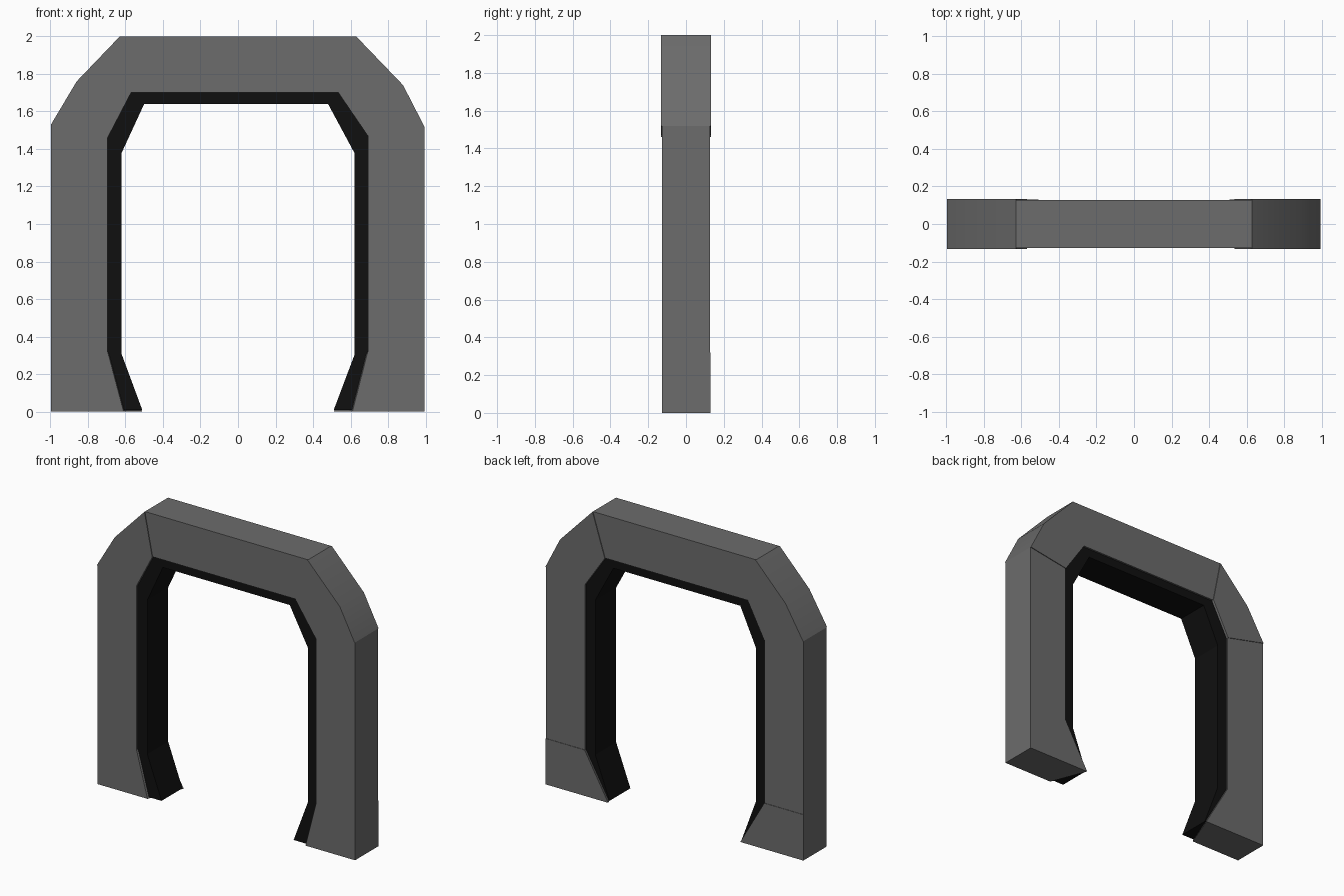
import bpy, bmesh, math

if "Cube" in bpy.data.objects:
    bpy.data.objects.remove(bpy.data.objects["Cube"])


def material(name, v):
    m = bpy.data.materials.new(name)
    m.diffuse_color = (v, v, v, 1)
    m.use_nodes = True
    m.node_tree.nodes["Principled BSDF"].inputs["Base Color"].default_value = m.diffuse_color
    return m


GREY = material("grey_metal", 0.15)
BLACK = material("black_lining", 0.005)


def loft(name, front, yf, yb, mat=GREY, back=None):
    """Solid between an x-z profile at yf and one at yb."""
    bm = bmesh.new()
    a = [bm.verts.new((x, yf, z)) for x, z in front]
    b = [bm.verts.new((x, yb, z)) for x, z in (back or front)]
    bm.faces.new(a)
    bm.faces.new(b[::-1])
    n = len(a)
    for i in range(n):
        j = (i + 1) % n
        bm.faces.new((a[i], b[i], b[j], a[j]))
    bmesh.ops.recalc_face_normals(bm, faces=bm.faces)
    me = bpy.data.meshes.new(name)
    bm.to_mesh(me)
    bm.free()
    me.materials.append(mat)
    ob = bpy.data.objects.new(name, me)
    bpy.context.collection.objects.link(ob)
    return ob


D = 0.127   # half depth of legs and beam
DC = 0.132  # slightly proud corners

# corner points per side: outer low, outer mid, outer top, inner top, inner low
corners = {
    "left": [(-0.997, 1.53), (-0.86, 1.76), (-0.63, 2.0), (-0.57, 1.70), (-0.695, 1.46)],
    "right": [(0.993, 1.52), (0.88, 1.74), (0.63, 2.0), (0.535, 1.70), (0.692, 1.47)],
}

for side, c in corners.items():
    s = -1 if side == "left" else 1
    out, inn = c[0][0], c[4][0]
    # upright leg
    loft(side + "_leg", [(out, 0.32), c[0], c[4], (inn, 0.32)], -D, D)
    # foot, flaring further inward at the back
    loft(side + "_foot",
         [(out, 0), (out, 0.32), (inn, 0.32), (s * 0.61, 0)], -D, 0.13,
         back=[(out, 0), (out, 0.32), (inn, 0.32), (s * 0.51, 0)])
    # bent corner, softly shaded across its outer facets
    ob = loft(side + "_corner", c, -DC, DC)
    bpy.ops.object.select_all(action='DESELECT')
    ob.select_set(True)
    bpy.context.view_layer.objects.active = ob
    bpy.ops.object.shade_smooth_by_angle(angle=math.radians(40))

# top beam
L, R = corners["left"], corners["right"]
loft("top_beam", [L[2], R[2], R[3], L[3]], -D, D)

# dark lining inside the opening: inner edge, then outer edge buried in the frame
inner = [(-0.51, 0.008), (-0.62, 0.305), (-0.62, 1.38), (-0.50, 1.64),
         (0.48, 1.64), (0.62, 1.38), (0.62, 0.30), (0.51, 0.008)]
outer = [(0.65, 0.008), (0.73, 0.32), (0.73, 1.49), (0.56, 1.74),
         (-0.59, 1.74), (-0.73, 1.48), (-0.73, 0.32), (-0.65, 0.008)]
loft("opening_lining", inner + outer, -0.115, 0.115, BLACK)
